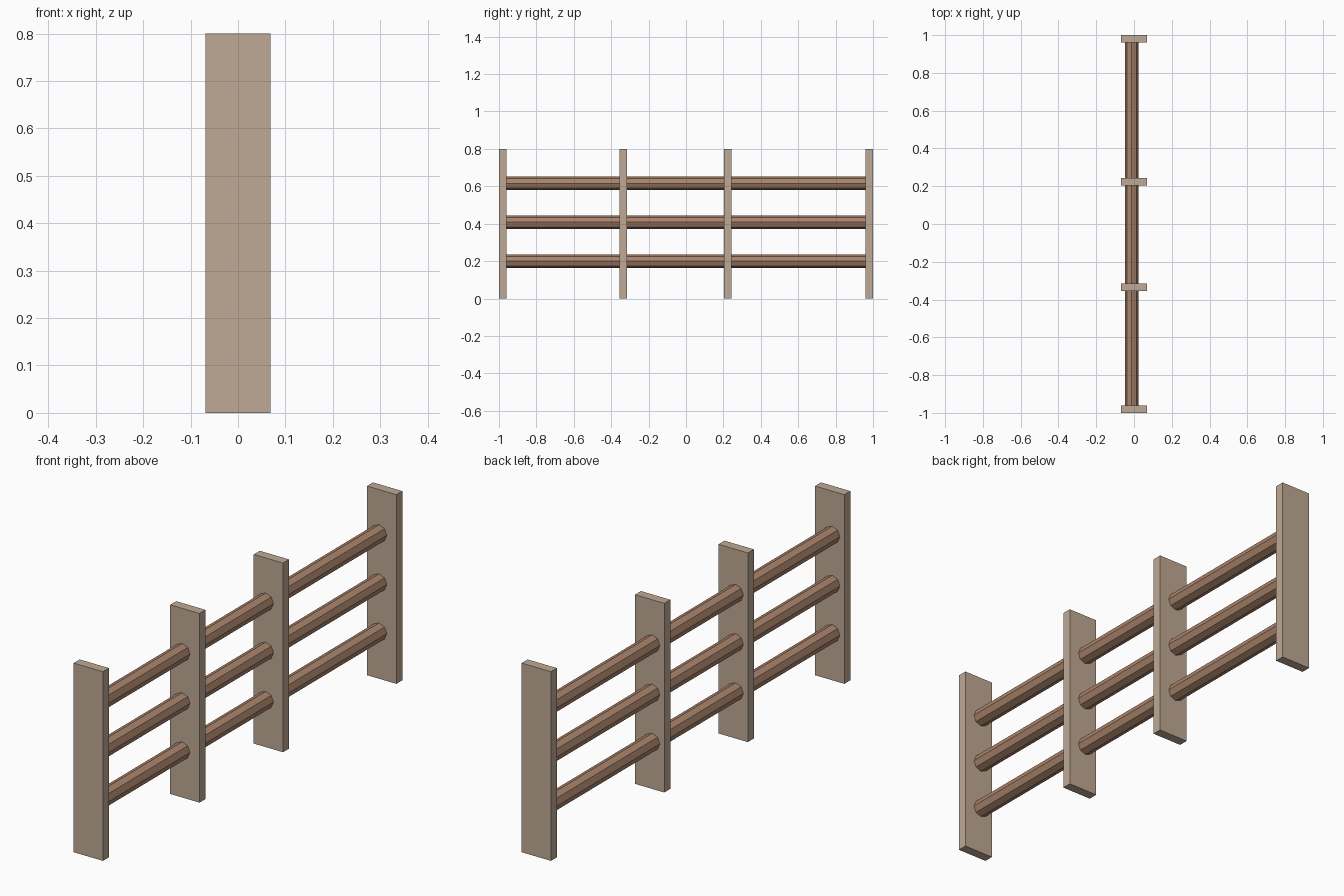
import bpy
from math import pi

if "Cube" in bpy.data.objects:
    bpy.data.objects.remove(bpy.data.objects["Cube"])


def material(name, color):
    m = bpy.data.materials.new(name)
    m.diffuse_color = (*color, 1)
    m.use_nodes = True
    m.node_tree.nodes["Principled BSDF"].inputs["Base Color"].default_value = m.diffuse_color
    return m


post_wood = material("post_wood", (0.52, 0.40, 0.30))
rail_wood = material("rail_wood", (0.40, 0.23, 0.15))

# Flat upright posts
for i, y in enumerate((-0.98, -0.335, 0.223, 0.98)):
    bpy.ops.mesh.primitive_cube_add(size=1, location=(0, y, 0.4))
    post = bpy.context.object
    post.name = f"post_{i + 1}"
    post.scale = (0.137, 0.04, 0.8)
    bpy.ops.object.transform_apply(location=False, rotation=False, scale=True)
    post.data.materials.append(post_wood)

# Eight-sided rails running through the posts, ends buried in the outer ones
for name, z in (("lower", 0.2), ("middle", 0.408), ("upper", 0.616)):
    bpy.ops.mesh.primitive_cylinder_add(vertices=8, radius=0.036, depth=1.96,
                                        location=(-0.012, 0, z),
                                        rotation=(pi / 2, 0, 0))
    rail = bpy.context.object
    rail.name = f"{name}_rail"
    rail.data.materials.append(rail_wood)
